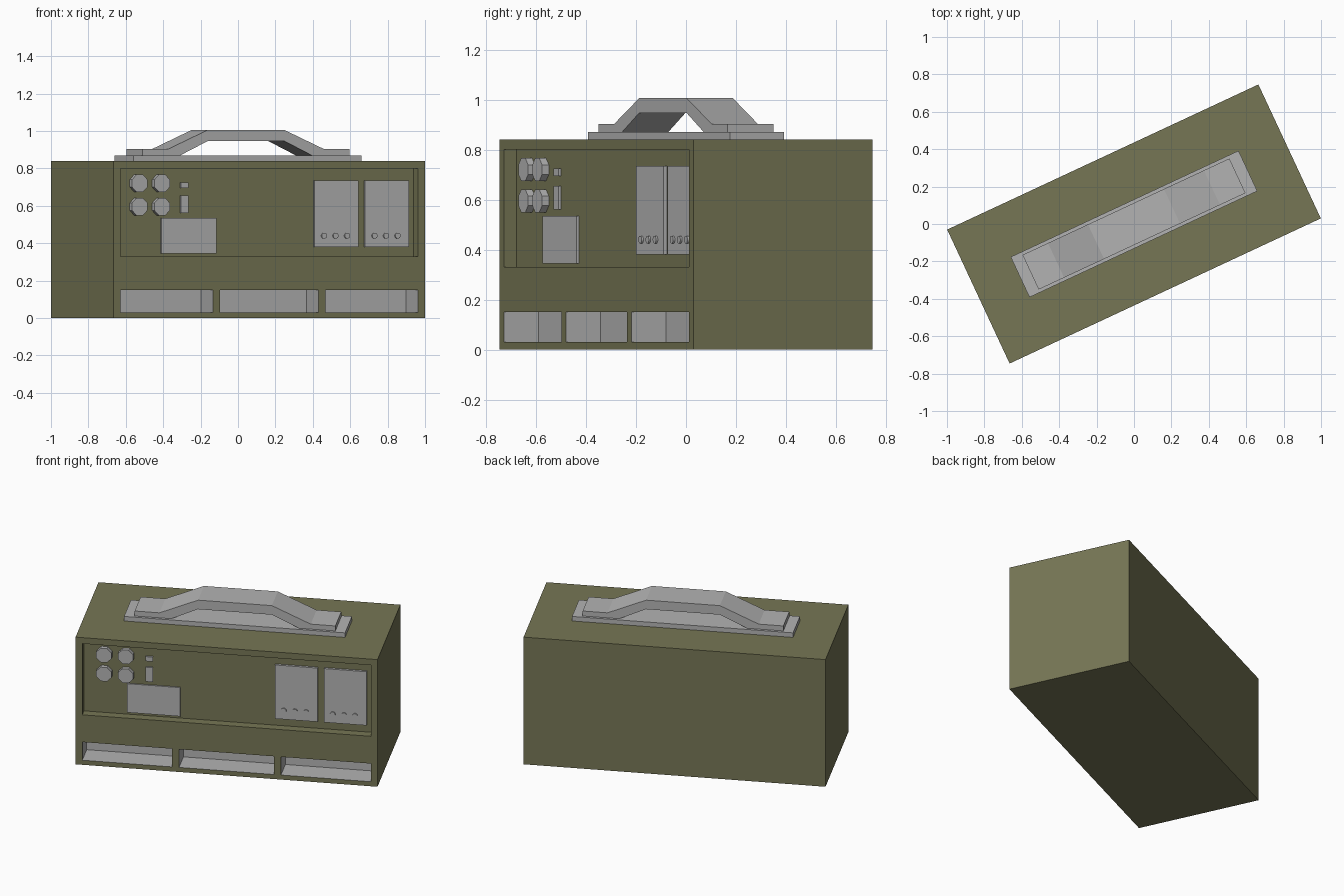
import bpy
import bmesh
import math
from mathutils import Matrix, Vector

cube = bpy.data.objects.get("Cube")
if cube:
    bpy.data.objects.remove(cube, do_unlink=True)

TURN = math.radians(25)      # whole case is turned about z
HALF_LEN, HALF_WID, HEIGHT = 0.918, 0.395, 0.84
FRONT = -HALF_WID
PANEL = FRONT + 0.057        # back of the instrument recess


def material(name, rgb):
    m = bpy.data.materials.new(name)
    m.use_nodes = True
    m.diffuse_color = (*rgb, 1)
    m.node_tree.nodes["Principled BSDF"].inputs["Base Color"].default_value = (*rgb, 1)
    return m


OLIVE = material("olive paint", (0.18, 0.18, 0.09))
GREY = material("grey metal", (0.45, 0.45, 0.45))


def finish(name, bm, mat):
    bmesh.ops.recalc_face_normals(bm, faces=bm.faces[:])
    mesh = bpy.data.meshes.new(name)
    bm.to_mesh(mesh)
    bm.free()
    mesh.materials.append(mat)
    obj = bpy.data.objects.new(name, mesh)
    obj.rotation_euler.z = TURN
    bpy.context.collection.objects.link(obj)
    return obj


def box(name, x, y, z, mat=GREY):
    """Box from (low, high) pairs along length, depth and height."""
    bm = bmesh.new()
    bmesh.ops.create_cube(bm, size=1)
    for v in bm.verts:
        v.co = Vector([(lo + hi) / 2 + c * (hi - lo) for c, (lo, hi) in zip(v.co, (x, y, z))])
    return finish(name, bm, mat)


def knob(name, x, z, radius, back, depth, sides):
    """Short cylinder standing out of the front."""
    bm = bmesh.new()
    place = Matrix.Translation((x, back - depth / 2, z)) @ Matrix.Rotation(math.pi / 2, 4, 'X')
    bmesh.ops.create_cone(bm, cap_ends=True, segments=sides, radius1=radius, radius2=radius,
                          depth=depth, matrix=place @ Matrix.Rotation(math.pi / sides, 4, 'Z'))
    return finish(name, bm, GREY)


# Case with an instrument recess and three slots cut into the front
case = box("case", (-HALF_LEN, HALF_LEN), (-HALF_WID, HALF_WID), (0, HEIGHT), OLIVE)
cutters = [box("recess_cutter", (-0.877, 0.877), (FRONT - 0.1, PANEL), (0.33, 0.80), OLIVE)]
for span in ((-0.877, -0.333), (-0.289, 0.290), (0.331, 0.877)):
    cutters.append(box("slot_cutter", span, (FRONT - 0.1, FRONT + 0.152), (0.03, 0.15), OLIVE))
bpy.context.view_layer.objects.active = case
for cutter in cutters:
    cutter.hide_render = True
    mod = case.modifiers.new("cut", 'BOOLEAN')
    mod.operation = 'DIFFERENCE'
    mod.solver = 'EXACT'
    mod.object = cutter
    bpy.ops.object.modifier_apply(modifier=mod.name)
    bpy.data.objects.remove(cutter, do_unlink=True)

# Slot linings are grey
if len(case.data.materials) < 2:
    case.data.materials.append(GREY)
else:
    case.data.materials[1] = GREY
for face in case.data.polygons:
    c = face.center
    lining = FRONT + 0.01 < c.y < FRONT + 0.2 and 0.02 < c.z < 0.16
    face.material_index = 1 if lining else 0

# Dials, switches and label plate
for x in (-0.751, -0.619):
    for z in (0.72, 0.595):
        knob("dial", x, z, 0.05, PANEL, 0.03, 8)
for z in ((0.695, 0.725), (0.56, 0.655)):
    box("switch", (-0.5, -0.456), (PANEL - 0.013, PANEL), z)
box("label_plate", (-0.614, -0.29), (PANEL - 0.009, PANEL), (0.345, 0.535))

# Two meter modules, each with three small buttons
for left in (0.287, 0.585):
    box("meter_module", (left, left + 0.259), (PANEL - 0.016, PANEL), (0.38, 0.735))
    for i in range(3):
        knob("meter_button", left + 0.054 + 0.068 * i, 0.44, 0.016, PANEL - 0.016, 0.008, 12)

# Carrying handle on its base plate
box("handle_base", (-0.672, 0.672), (-0.119, 0.119), (HEIGHT, 0.87))
half = [(0.224, 1.006), (0.46, 0.903), (0.61, 0.903), (0.61, 0.87), (0.387, 0.87), (0.226, 0.946)]
outline = half + [(-x, z) for x, z in reversed(half)]
bm = bmesh.new()
near = [bm.verts.new((x, -0.102, z)) for x, z in outline]
far = [bm.verts.new((x, 0.102, z)) for x, z in outline]
bm.faces.new(near)
bm.faces.new(far[::-1])
for i in range(len(outline)):
    j = (i + 1) % len(outline)
    bm.faces.new((near[i], far[i], far[j], near[j]))
finish("handle", bm, GREY)
